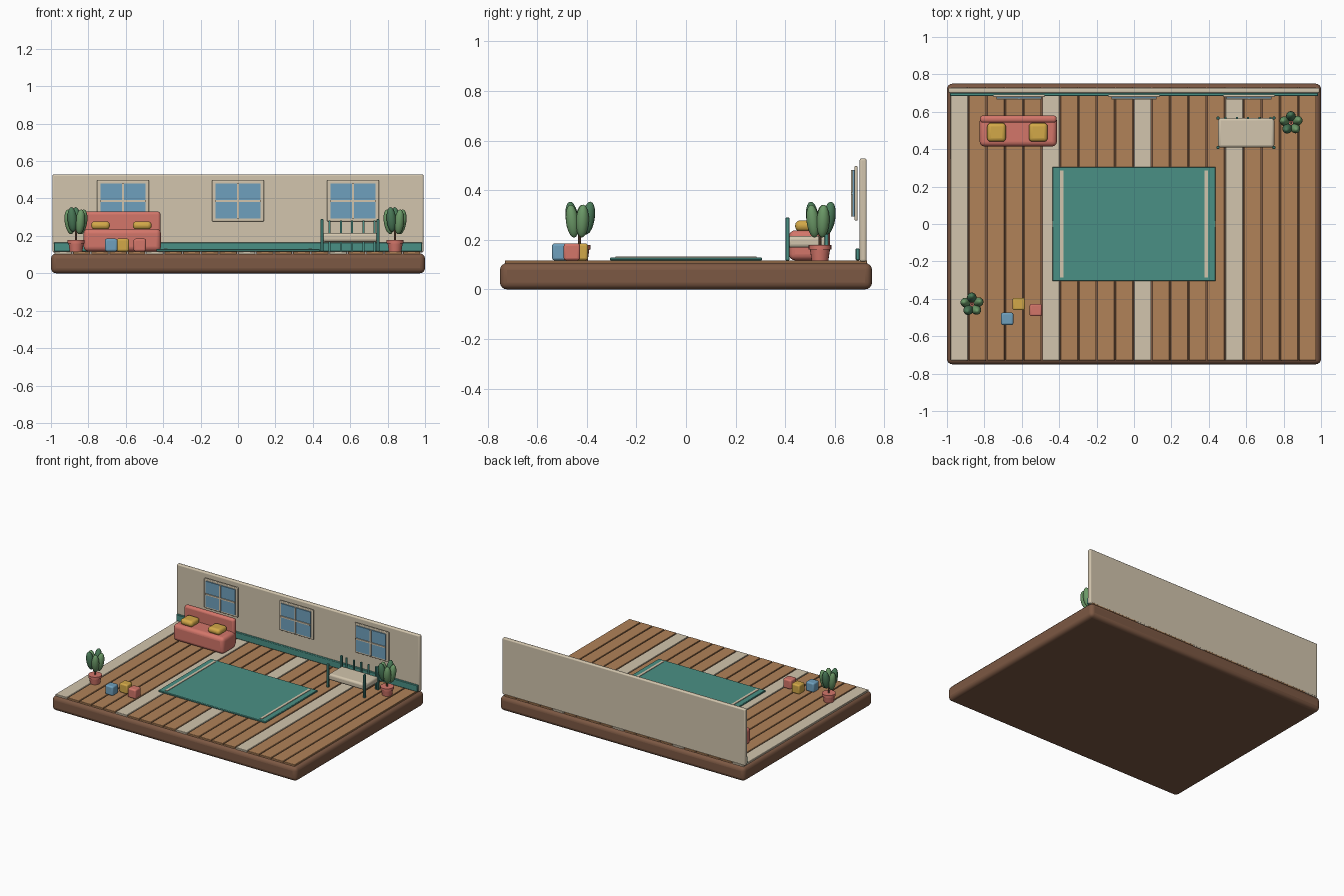
import bpy
import math

cube = bpy.data.objects.get("Cube")
if cube:
    bpy.data.objects.remove(cube, do_unlink=True)


def material(name, hex_code):
    rgb = [int(hex_code[i:i + 2], 16) / 255 for i in (0, 2, 4)]
    rgb = [c / 12.92 if c <= 0.04045 else ((c + 0.055) / 1.055) ** 2.4 for c in rgb]
    mat = bpy.data.materials.new(name)
    mat.use_nodes = True
    mat.diffuse_color = (*rgb, 1)
    shader = mat.node_tree.nodes["Principled BSDF"]
    shader.inputs["Base Color"].default_value = (*rgb, 1)
    shader.inputs["Roughness"].default_value = 0.8
    return mat


BROWN = material("dark_wood", "7C5843")
TAN = material("plank_wood", "B18258")
CREAM = material("cream", "D2C5AD")
TEAL = material("teal", "4A9085")
CORAL = material("coral", "D4766A")
MUSTARD = material("mustard", "D2A848")
BLUE = material("blue", "6FA0BD")
GREEN = material("leaf_green", "6C9A68")
DARK_GREEN = material("deep_leaf_green", "4A7A58")


def finish(obj, name, mat, bevel=0, segments=3):
    obj.name = name
    obj.data.materials.append(mat)
    if bevel:
        mod = obj.modifiers.new("Bevel", "BEVEL")
        mod.width = bevel
        mod.segments = segments
    bpy.ops.object.shade_smooth_by_angle(angle=math.radians(40))
    return obj


def box(name, mat, x, y, z, bevel=0, segments=3):
    """Box from (min, max) ranges on each axis."""
    bpy.ops.mesh.primitive_cube_add(size=1)
    obj = bpy.context.object
    for vert in obj.data.vertices:
        vert.co = [(r[0] + r[1]) / 2 + c * (r[1] - r[0])
                   for r, c in zip((x, y, z), vert.co)]
    return finish(obj, name, mat, bevel, segments)


def around(center, size):
    return (center - size / 2, center + size / 2)


def cylinder(name, mat, x, y, z, r_low, r_high, sides=20):
    bpy.ops.mesh.primitive_cone_add(vertices=sides, radius1=r_low, radius2=r_high,
                                    depth=z[1] - z[0], location=(x, y, sum(z) / 2))
    return finish(bpy.context.object, name, mat)


FLOOR = 0.117

# Base and floor planks, every fifth one cream
box("base", BROWN, (-1, 1), (-0.75, 0.75), (0, 0.106), 0.028, 4)
PITCH = 0.098
for i in range(20):
    left = -10 * PITCH + i * PITCH
    box(f"plank_{i + 1}", CREAM if i % 5 == 0 else TAN, (left, left + PITCH - 0.006),
        (-0.73, 0.73), (0.09, FLOOR), 0.002, 1)

# Back wall and skirting board
box("back_wall", CREAM, (-0.992, 0.992), (0.7, 0.728), (FLOOR - 0.005, 0.528), 0.008)
box("skirting_board", TEAL, (-0.985, 0.985), (0.684, 0.7), (FLOOR, 0.165), 0.003, 1)

# Windows
for side, x in (("right", -0.615), ("middle", 0), ("left", 0.615)):
    z = 0.387
    box(f"{side}_window_frame", CREAM, around(x, 0.278), (0.679, 0.692),
        around(z, 0.22), 0.005)
    box(f"{side}_window_glass", BLUE, around(x, 0.24), (0.672, 0.68), around(z, 0.188))
    box(f"{side}_window_upright", CREAM, around(x, 0.01), (0.665, 0.674), around(z, 0.188))
    box(f"{side}_window_crossbar", CREAM, around(x, 0.24), (0.665, 0.674), around(z, 0.01))

# Rug with a stripe near each end
box("rug", TEAL, (-0.437, 0.437), (-0.306, 0.306), (FLOOR, 0.129), 0.003, 1)
for s in (-1, 1):
    box("rug_stripe", CREAM, around(s * 0.387, 0.018), around(0, 0.57), (0.127, 0.133))

# Sofa
box("sofa_seat", CORAL, (-0.825, -0.412), (0.415, 0.575), (FLOOR, 0.238), 0.025, 4)
box("sofa_back", CORAL, (-0.823, -0.414), (0.542, 0.58), (0.14, 0.33), 0.016, 4)
for x in (-0.735, -0.512):
    box("sofa_cushion", MUSTARD, around(x, 0.1), (0.44, 0.54), (0.234, 0.278), 0.02, 4)

# Bed: mattress, corner posts and head slats
box("mattress", CREAM, (0.45, 0.75), (0.409, 0.567), (0.168, 0.215), 0.014)
for x in (0.449, 0.748):
    for y in (0.409, 0.566):
        box("bed_post", TEAL, around(x, 0.015), around(y, 0.015), (FLOOR, 0.289), 0.002, 1)
for i in range(5):
    box("bed_slat", TEAL, around(0.49 + i * 0.06, 0.01), around(0.567, 0.01), (FLOOR, 0.283))


# Potted plants
def plant(prefix, x, y):
    cylinder(f"{prefix}_pot", CORAL, x, y, (FLOOR, 0.166), 0.034, 0.041)
    cylinder(f"{prefix}_pot_rim", CORAL, x, y, (0.16, 0.178), 0.046, 0.046)
    cylinder(f"{prefix}_stem", BROWN, x, y, (0.17, 0.28), 0.006, 0.006, 8)
    for i in range(5):
        a = math.tau * i / 5 + 0.35
        bpy.ops.mesh.primitive_uv_sphere_add(
            segments=16, ring_count=10, radius=1,
            location=(x + 0.036 * math.cos(a), y + 0.036 * math.sin(a),
                      0.275 + 0.012 * (i % 2)))
        leaf = bpy.context.object
        leaf.scale = (0.026, 0.026, 0.067)
        leaf.rotation_euler = (0, 0.15, a)
        finish(leaf, f"{prefix}_leaf", DARK_GREEN if i % 2 else GREEN)


plant("front_plant", -0.866, -0.43)
plant("back_plant", 0.84, 0.54)

# Toy blocks
for name, mat, x, y in (("blue_block", BLUE, -0.678, -0.507),
                        ("yellow_block", MUSTARD, -0.616, -0.428),
                        ("coral_block", CORAL, -0.525, -0.46)):
    box(name, mat, around(x, 0.066), around(y, 0.066), (FLOOR, 0.185), 0.01)
